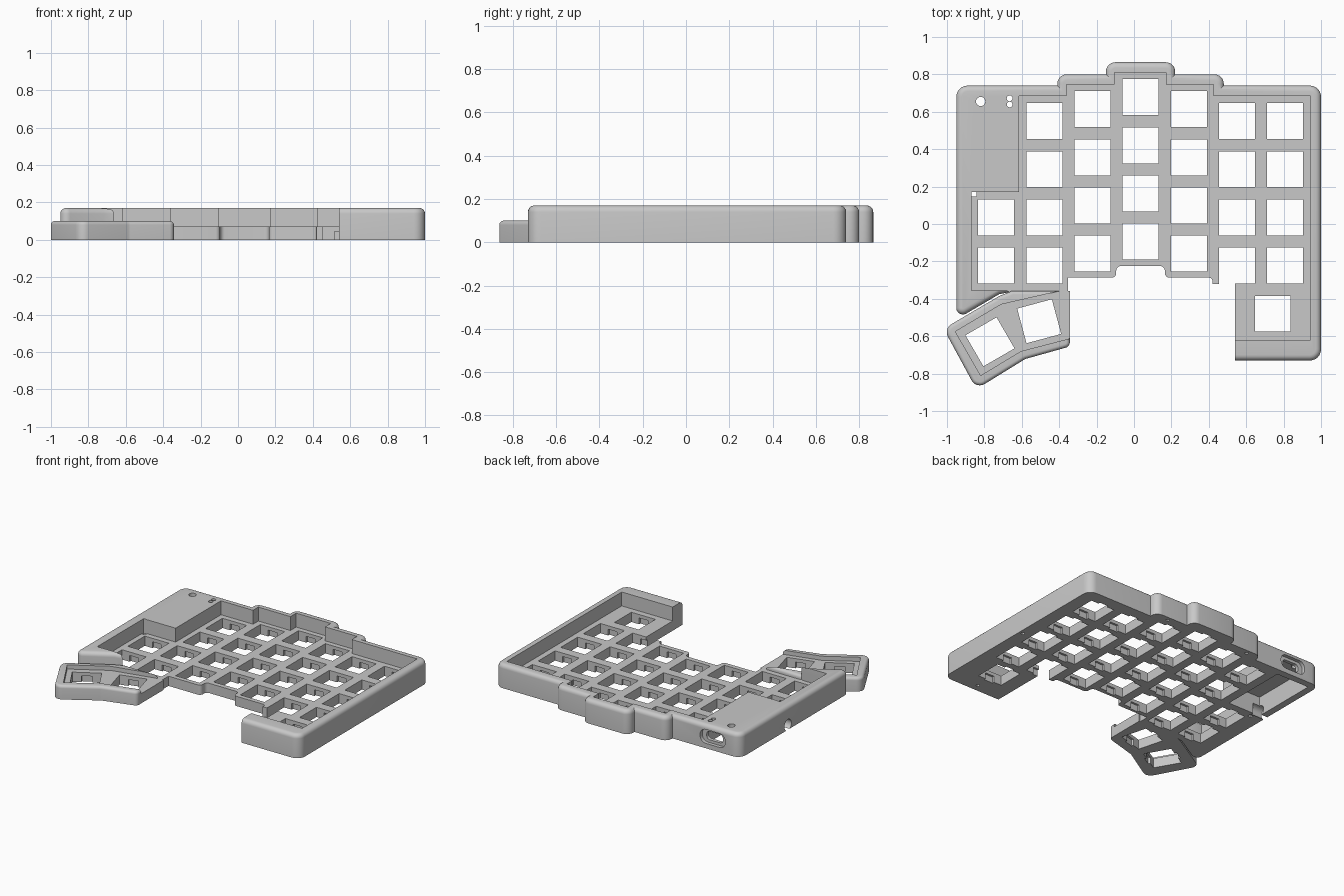
import bpy, bmesh, math
from mathutils import Matrix, Vector

if "Cube" in bpy.data.objects:
    bpy.data.objects.remove(bpy.data.objects["Cube"], do_unlink=True)

grey = bpy.data.materials.new("case_grey")
grey.use_nodes = True
colour = (0.58, 0.58, 0.58, 1)
grey.diffuse_color = colour
grey.node_tree.nodes["Principled BSDF"].inputs["Base Color"].default_value = colour


def rounded(points, steps=6):
    """Round the polygon corners that carry a radius as third value."""
    out = []
    for i, p in enumerate(points):
        c = Vector(p[:2])
        if len(p) < 3:
            out.append(c)
            continue
        a = (Vector(points[i - 1][:2]) - c).normalized()
        b = (Vector(points[(i + 1) % len(points)][:2]) - c).normalized()
        half = a.angle(b) / 2
        d = p[2] / math.tan(half)
        centre = c + (a + b).normalized() * (p[2] / math.sin(half))
        va, vb = c + a * d - centre, c + b * d - centre
        sweep = math.atan2(va.x * vb.y - va.y * vb.x, va.dot(vb))
        for k in range(steps + 1):
            out.append(centre + Matrix.Rotation(sweep * k / steps, 2) @ va)
    return out


def box(x, y, w, h, turn=0.0):
    rot = Matrix.Rotation(math.radians(turn), 2)
    return [Vector((x, y)) + rot @ Vector((sx * w / 2, sy * h / 2))
            for sx, sy in ((-1, -1), (1, -1), (1, 1), (-1, 1))]


def circle(x, y, r, n=20):
    return [Vector((x + r * math.cos(math.tau * k / n), y + r * math.sin(math.tau * k / n)))
            for k in range(n)]


def inset(pts, amount):
    """Offset a counter-clockwise outline inwards with mitred corners."""
    out = []
    for i, p in enumerate(pts):
        d0 = (p - pts[i - 1]).normalized()
        d1 = (pts[(i + 1) % len(pts)] - p).normalized()
        n0, n1 = Vector((-d0.y, d0.x)), Vector((-d1.y, d1.x))
        out.append(p + (n0 + n1) * (amount / (1 + n0.dot(n1))))
    return out


def prisms(name, shapes, z0, z1, matrix=Matrix.Identity(4), fillet=0.0):
    """Closed prisms, optionally with a rounded top edge."""
    levels = [(0, z0), (0, z1 - fillet)]
    if fillet:
        turns = [math.pi / 2 * k / 5 for k in range(1, 6)]
        levels += [(fillet * (1 - math.cos(t)), z1 - fillet + fillet * math.sin(t)) for t in turns]
    bm = bmesh.new()
    for shape in shapes:
        pts = [Vector(p[:2]) for p in shape]
        if sum(pts[i - 1].cross(p) for i, p in enumerate(pts)) < 0:
            pts.reverse()
        rings = [[bm.verts.new((p.x, p.y, z)) for p in inset(pts, s)] for s, z in levels]
        bm.faces.new(rings[0][::-1])
        bm.faces.new(rings[-1])
        for low, high in zip(rings, rings[1:]):
            for i in range(len(pts)):
                bm.faces.new((low[i - 1], low[i], high[i], high[i - 1]))
    bm.transform(matrix)
    mesh = bpy.data.meshes.new(name)
    bm.to_mesh(mesh)
    bm.free()
    obj = bpy.data.objects.new(name, mesh)
    bpy.context.collection.objects.link(obj)
    return obj


def cut(obj, shapes, z0, z1, matrix=Matrix.Identity(4)):
    """Subtract prisms; the second solver is used if the first yields nothing."""
    cutter = prisms("cutter", shapes, z0, z1, matrix)
    cutter.hide_render = True
    mod = obj.modifiers.new("cut", 'BOOLEAN')
    mod.operation, mod.object = 'DIFFERENCE', cutter
    for solver in ('EXACT', 'MANIFOLD'):
        mod.solver = solver
        graph = bpy.context.evaluated_depsgraph_get()
        graph.update()
        result = bpy.data.meshes.new_from_object(obj.evaluated_get(graph))
        if len(result.polygons) > 4:
            obj.data = result
            break
    obj.modifiers.clear()
    bpy.data.objects.remove(cutter, do_unlink=True)


def cut_keys(obj, keys):
    """Square switch openings with clip recesses on the underside."""
    cut(obj, [box(x, y, KEY, KEY, t) for x, y, t in keys], -0.1, 0.3)
    cut(obj, [box(x, y, 0.07, KEY + 0.03, t) for x, y, t in keys], -0.1, 0.045)


def finish(obj):
    obj.data.materials.clear()
    obj.data.materials.append(grey)
    bpy.ops.object.select_all(action='DESELECT')
    obj.select_set(True)
    bpy.context.view_layer.objects.active = obj
    bpy.ops.object.shade_smooth_by_angle(angle=math.radians(30))


KEY, PITCH, PLATE, TOP = 0.192, 0.2575, 0.07, 0.17

# Main case: rounded tray with stepped back wall
outer = [(-0.95, -0.51, 0.035), (-0.95, 0.74, 0.06), (-0.41, 0.74), (-0.41, 0.80, 0.05),
         (-0.15, 0.80), (-0.15, 0.865, 0.05), (0.22, 0.865, 0.05), (0.22, 0.80),
         (0.48, 0.80, 0.05), (0.48, 0.74), (1.0, 0.74, 0.06), (1.0, -0.73, 0.06),
         (-0.2, -0.73), (-0.2, -0.36), (-0.64, -0.36), (-0.72, -0.375)]
case = prisms("main_case", [rounded(outer)], 0, TOP, fillet=0.03)

# Recess above the switch plate
recess = [(-0.87, -0.355), (-0.87, 0.17), (-0.615, 0.17), (-0.615, 0.685), (-0.36, 0.685),
          (-0.36, 0.745), (-0.105, 0.745), (-0.105, 0.81), (0.17, 0.81), (0.17, 0.745),
          (0.425, 0.745), (0.425, 0.685), (0.945, 0.685), (0.945, -0.62), (0, -0.62),
          (-0.6, -0.4), (-0.68, -0.355)]
cut(case, [recess], PLATE, 0.4)

# Stepped front edge of the plate
front = [(0.54, -1), (0.54, -0.3), (0.454, -0.3), (0.454, -0.32), (0.42, -0.32),
         (0.42, -0.287, 0.02), (0.165, -0.287, 0.025), (0.165, -0.225, 0.025),
         (-0.095, -0.225, 0.025), (-0.095, -0.287, 0.025), (-0.352, -0.287), (-0.352, -1)]
cut(case, [rounded(front)], -0.1, 0.4)

# Switch openings by column: x step, y of the top key, number of keys
columns = [(0, 0.035, 2), (1, 0.55, 4), (2, 0.614, 4), (3, 0.678, 4),
           (4, 0.614, 4), (5, 0.55, 4), (6, 0.55, 4)]
keys = [(-0.737 + c * PITCH, y - r * PITCH, 0) for c, y, n in columns for r in range(n)]
cut_keys(case, keys + [(0.742, -0.48, 0)])

# Controller bay, open underneath, with button and light holes in its lid
cut(case, [box(-0.77, 0.445, 0.26, 0.49)], -0.1, 0.14)
cut(case, [circle(-0.82, 0.655, 0.025), circle(-0.665, 0.672, 0.0155),
           circle(-0.665, 0.639, 0.0155)], 0.1, 0.3)
cut(case, [box(-0.856, 0.16, 0.028, 0.024)], -0.1, 0.4)

# Cable port in the back wall and jack notch in the side wall
back = Matrix.Rotation(math.pi / 2, 4, 'X')
side = Matrix(((0, 0, 1, 0), (1, 0, 0, 0), (0, 1, 0, 0), (0, 0, 0, 1)))
cut(case, [rounded([(*p, 0.045) for p in box(-0.73, 0.085, 0.2, 0.1)])], -0.9, -0.715, back)
cut(case, [rounded([(*p, 0.025) for p in box(-0.73, 0.085, 0.13, 0.06)])], -0.9, -0.6, back)
cut(case, [circle(0.2, 0.035, 0.04)], -1.1, -0.845, side)

# Small fixing holes under the rim
cut(case, [circle(x, y, 0.012, 12) for x, y in
           ((0.97, 0.03), (0.76, -0.675), (0.36, 0.77), (-0.31, 0.77))], -0.1, 0.03)
finish(case)

# Thumb cluster: lower angled tray
thumb_outer = [(-1.018, -0.56, 0.05), (-0.843, -0.883, 0.05), (-0.582, -0.722, 0.05),
               (-0.343, -0.655, 0.03), (-0.343, -0.357), (-0.65, -0.357), (-0.72, -0.385)]
thumb = prisms("thumb_cluster", [rounded(thumb_outer)], 0, 0.10, fillet=0.02)
thumb_recess = [(-0.955, -0.575), (-0.82, -0.81), (-0.605, -0.68), (-0.2, -0.575),
                (-0.2, -0.31), (-0.36, -0.35), (-0.71, -0.43)]
cut(thumb, [thumb_recess], PLATE, 0.3)
cut_keys(thumb, [(-0.77, -0.63, 30), (-0.507, -0.52, 15)])
finish(thumb)
